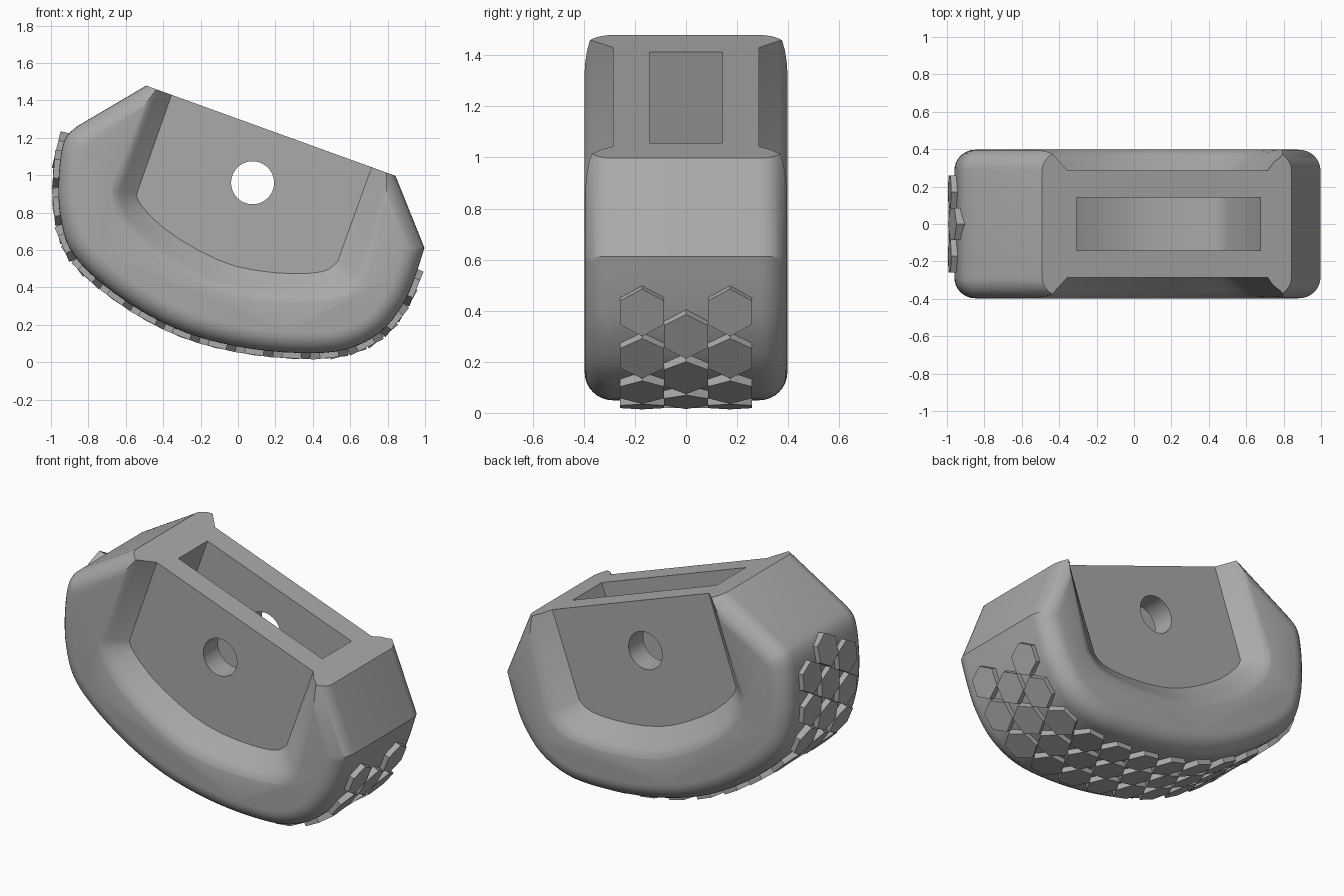
import bpy, bmesh, math
from mathutils import Vector, Matrix

if "Cube" in bpy.data.objects:
    bpy.data.objects.remove(bpy.data.objects["Cube"], do_unlink=True)

grey = bpy.data.materials.new("plain grey")
grey.use_nodes = True
GREY = (0.4, 0.4, 0.4, 1)
grey.diffuse_color = GREY
grey.node_tree.nodes["Principled BSDF"].inputs["Base Color"].default_value = GREY

HALF = 0.397      # half thickness of the block
ROUND = 0.11      # radius of the rounded rim


def smooth_path(points, steps):
    """Catmull-Rom curve through 2D points."""
    p = [Vector(q) for q in points]
    p = [p[0] * 2 - p[1]] + p + [p[-1] * 2 - p[-2]]
    out = []
    for a, b, c, d in zip(p, p[1:], p[2:], p[3:]):
        for i in range(steps):
            t = i / steps
            out.append(0.5 * (2 * b + (c - a) * t + (2 * a - 5 * b + 4 * c - d) * t ** 2
                              + (3 * b - a - 3 * c + d) * t ** 3))
    return out + [p[-2]]


def inset(loop, dist):
    """Mitred inward offset of a clockwise 2D loop."""
    out = []
    for i, q in enumerate(loop):
        e1 = (q - loop[i - 1]).normalized()
        e2 = (loop[(i + 1) % len(loop)] - q).normalized()
        n1, n2 = Vector((e1.y, -e1.x)), Vector((e2.y, -e2.x))
        out.append(q + (n1 + n2) * dist / (1 + n1.dot(n2)))
    return out


def make_object(name, bm):
    bmesh.ops.recalc_face_normals(bm, faces=bm.faces)
    mesh = bpy.data.meshes.new(name)
    bm.to_mesh(mesh)
    bm.free()
    mesh.materials.append(grey)
    obj = bpy.data.objects.new(name, mesh)
    bpy.context.collection.objects.link(obj)
    return obj


def loft(name, sections, cut_top=False):
    """Closed solid through (xz loop, y) sections."""
    bm = bmesh.new()
    rings = [[bm.verts.new((p[0], y, p[1])) for p in loop] for loop, y in sections]
    for a, b in zip(rings, rings[1:]):
        for i in range(len(a)):
            bm.faces.new((a[i - 1], a[i], b[i], b[i - 1]))
    bm.faces.new(rings[0])
    bm.faces.new(rings[-1])
    if cut_top:
        bmesh.ops.recalc_face_normals(bm, faces=bm.faces)
        cut = bmesh.ops.bisect_plane(bm, geom=bm.verts[:] + bm.edges[:] + bm.faces[:],
                                     plane_co=(-0.49, 0, 1.479), plane_no=(0.482, 0, 1.332),
                                     clear_outer=True)
        edges = [e for e in cut["geom_cut"] if isinstance(e, bmesh.types.BMEdge)]
        bmesh.ops.contextual_create(bm, geom=edges)
    return make_object(name, bm)


# Curved underside, from the low end round to the tall end
under = smooth_path([(0.997, 0.612), (0.944, 0.45), (0.88, 0.307), (0.757, 0.158), (0.57, 0.067),
                     (0.33, 0.05), (0.035, 0.078), (-0.26, 0.152), (-0.527, 0.28), (-0.77, 0.457),
                     (-0.9, 0.61), (-0.95, 0.78), (-0.96, 0.95), (-0.945, 1.12),
                     (-0.915, 1.21), (-0.86, 1.262)], 4)
outline = [Vector((0.763, 1.193))] + under + [Vector((-0.305, 1.589))]

# Main block: rounded rims on both sides, trimmed by the sloping top
rim = []
for i in range(9):
    a = math.radians(90 * i / 8)
    rim.append((inset(outline, ROUND * (1 - math.sin(a))), HALF - ROUND * (1 - math.cos(a))))
body = loft("body", [(r, -y) for r, y in rim] + rim[::-1], cut_top=True)

# Side recess contours: floor and flared mouth
corner = [(-0.543, 0.896), (-0.516, 0.837), (-0.393, 0.714), (-0.206, 0.596), (-0.02, 0.516),
          (0.195, 0.479), (0.382, 0.476), (0.479, 0.495), (0.532, 0.537)]
mouth = [(-0.645, 0.92), (-0.62, 0.8), (-0.49, 0.645), (-0.28, 0.5), (-0.06, 0.4),
         (0.19, 0.36), (0.42, 0.36), (0.57, 0.39), (0.65, 0.47)]
floor_loop = [Vector((-0.285, 1.63))] + smooth_path(corner, 2) + [Vector((0.84, 1.39))]
mouth_loop = [Vector((-0.37, 1.66))] + smooth_path(mouth, 2) + [Vector((0.92, 1.4))]

cutters = []
for side, label in ((-1, "front"), (1, "back")):
    sections = [([f.lerp(m, t) for f, m in zip(floor_loop, mouth_loop)], side * y)
                for t, y in ((0, 0.285), (0.75, 0.358), (0.9, 0.374), (1.05, 0.386),
                             (1.25, 0.395), (1.5, 0.403))]
    cutters.append(loft(label + "_recess_cutter", sections))

# Strap slot that follows the recess contour
mid = Vector((0.12, 0.9))
slot = [mid + (p - mid) * 0.92 for p in floor_loop]
cutters.append(loft("slot_cutter", [(slot, -0.142), (slot, 0.142)]))

# Cross pin hole
hole = [(0.078 + 0.115 * math.cos(i * math.tau / 40), 0.96 + 0.115 * math.sin(i * math.tau / 40))
        for i in range(40)]
cutters.append(loft("hole_cutter", [(hole, -0.6), (hole, 0.6)]))

bpy.context.view_layer.objects.active = body
for c in cutters:
    c.hide_render = True
    mod = body.modifiers.new(c.name, 'BOOLEAN')
    mod.operation, mod.solver, mod.object = 'DIFFERENCE', 'EXACT', c
    bpy.ops.object.modifier_apply(modifier=mod.name)
    bpy.data.objects.remove(c, do_unlink=True)

for o in bpy.context.selected_objects:
    o.select_set(False)
body.select_set(True)
bpy.ops.object.shade_smooth_by_angle(angle=math.radians(28))


# Hexagonal grip pads in three staggered columns along the underside
def point_at(dist):
    for a, b in zip(under, under[1:]):
        step = (b - a).length
        if dist <= step:
            return a + (b - a) * dist / step
        dist -= step
    return under[-1]


COUNT, START = 28, 0.22
total = sum((b - a).length for a, b in zip(under, under[1:]))
pitch = (total - START - 0.16) / (COUNT - 1)
pads = bmesh.new()
for i in range(COUNT):
    s = START + i * pitch
    p = point_at(s)
    along = (point_at(s + 0.08) - point_at(s - 0.08)).normalized()
    tangent, normal = Vector((along.x, 0, along.y)), Vector((along.y, 0, -along.x))
    for y in ((0,) if i % 2 else (-0.172, 0.172)):
        place = Matrix((Vector((0, 1, 0)), tangent, normal)).transposed().to_4x4()
        place.translation = Vector((p.x, y, p.y)) + normal * 0.005
        bmesh.ops.create_cone(pads, cap_ends=True, segments=6, radius1=0.1, radius2=0.1,
                              depth=0.07, matrix=place)
make_object("grip_pads", pads)
